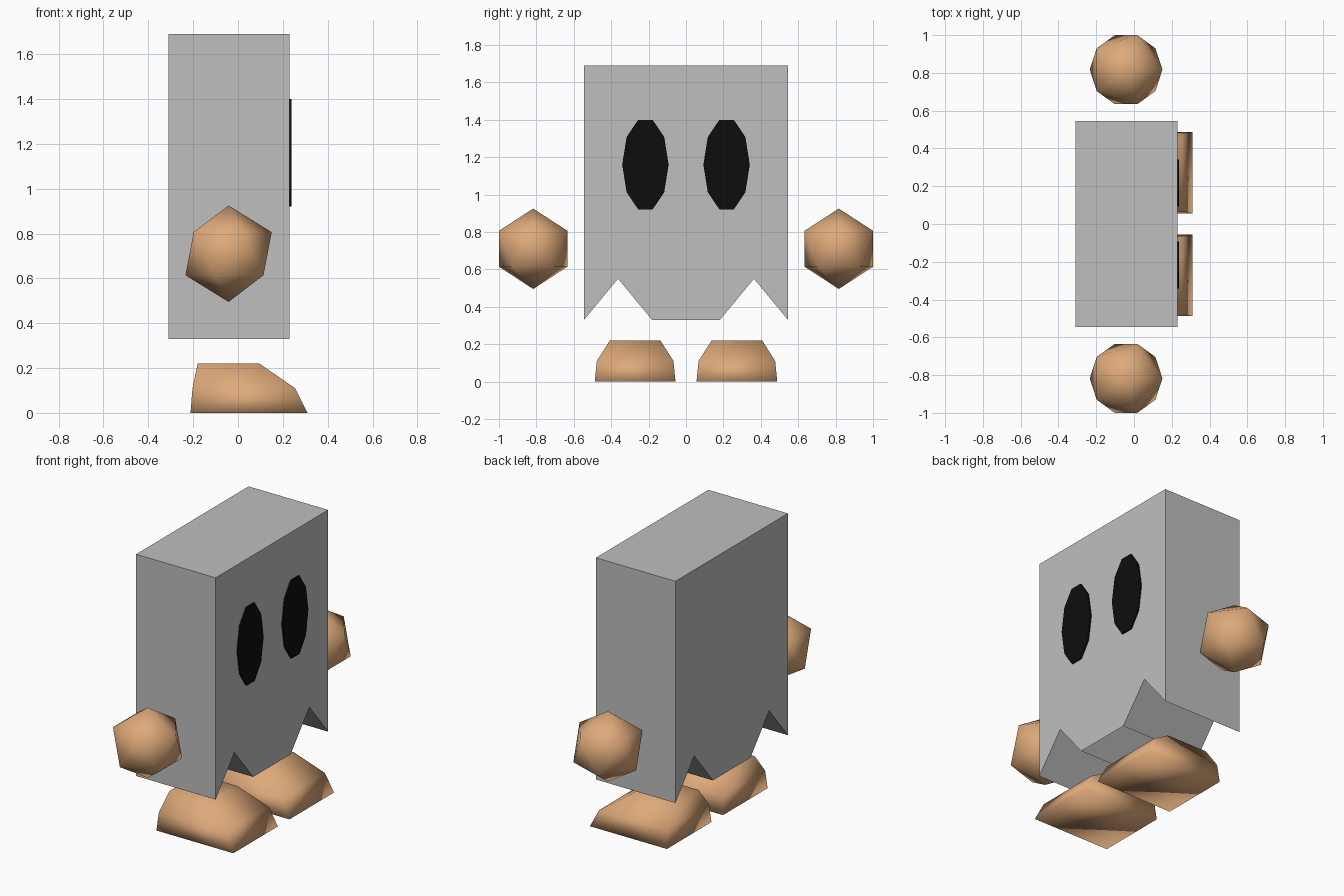
import bpy, bmesh, math

if "Cube" in bpy.data.objects:
    bpy.data.objects.remove(bpy.data.objects["Cube"])


def material(name, rgb):
    m = bpy.data.materials.new(name)
    m.diffuse_color = (*rgb, 1)
    m.use_nodes = True
    m.node_tree.nodes["Principled BSDF"].inputs["Base Color"].default_value = m.diffuse_color
    return m


GREY = material("grey", (0.52, 0.52, 0.52))
TAN = material("tan", (0.73, 0.40, 0.195))
BLACK = material("black", (0.004, 0.004, 0.004))


def finish(name, bm, mat, smooth=False):
    bmesh.ops.recalc_face_normals(bm, faces=bm.faces)
    mesh = bpy.data.meshes.new(name)
    for f in bm.faces:
        f.smooth = smooth
    bm.to_mesh(mesh)
    bm.free()
    mesh.materials.append(mat)
    ob = bpy.data.objects.new(name, mesh)
    bpy.context.collection.objects.link(ob)
    return ob


def loft(rings):
    """Join equal-length rings of points and cap both ends."""
    bm = bmesh.new()
    vs = [[bm.verts.new(p) for p in ring] for ring in rings]
    n = len(vs[0])
    for a, b in zip(vs, vs[1:]):
        for i in range(n):
            j = (i + 1) % n
            bm.faces.new((a[i], a[j], b[j], b[i]))
    bm.faces.new(vs[0])
    bm.faces.new(vs[-1])
    return bm


def extrude_x(outline, x0, x1):
    return loft([[(x, y, z) for y, z in outline] for x in (x0, x1)])


# Body: slab with a zigzag lower hem
W = 0.545
hem = [(-W + i * W / 3, 0.55 if i % 2 else 0.33) for i in range(7)]
bm = extrude_x(hem + [(W, 1.69), (-W, 1.69)], -0.31, 0.23)
# split the concave end caps cleanly
bmesh.ops.triangulate(bm, faces=[f for f in bm.faces if len(f.verts) > 4])
finish("body", bm, GREY)

# Foot cross-sections: height, back x, front x, half width
FOOT = [(0, -0.212, 0.31, 0.216), (0.11, -0.203, 0.255, 0.205), (0.22, -0.18, 0.095, 0.135)]

for side, s in (("right", -1), ("left", 1)):
    # Eye: thin ten-sided oval plate
    oval = [(s * 0.217 + 0.124 * math.cos(i * math.pi / 5),
             1.16 + 0.252 * math.sin(i * math.pi / 5)) for i in range(10)]
    finish(side + "_eye", extrude_x(oval, 0.23, 0.239), BLACK)

    # Hand: floating twenty-sided ball
    bm = bmesh.new()
    bmesh.ops.create_icosphere(bm, subdivisions=1, radius=0.215)
    hand = finish(side + "_hand", bm, TAN, smooth=True)
    hand.location = (-0.042, s * 0.817, 0.71)

    # Foot: tapered block sloping down at the toe
    rings = [[(x0, -w, z), (x1, -w, z), (x1, w, z), (x0, w, z)] for z, x0, x1, w in FOOT]
    foot = finish(side + "_foot", loft(rings), TAN, smooth=True)
    foot.location.y = s * 0.272
